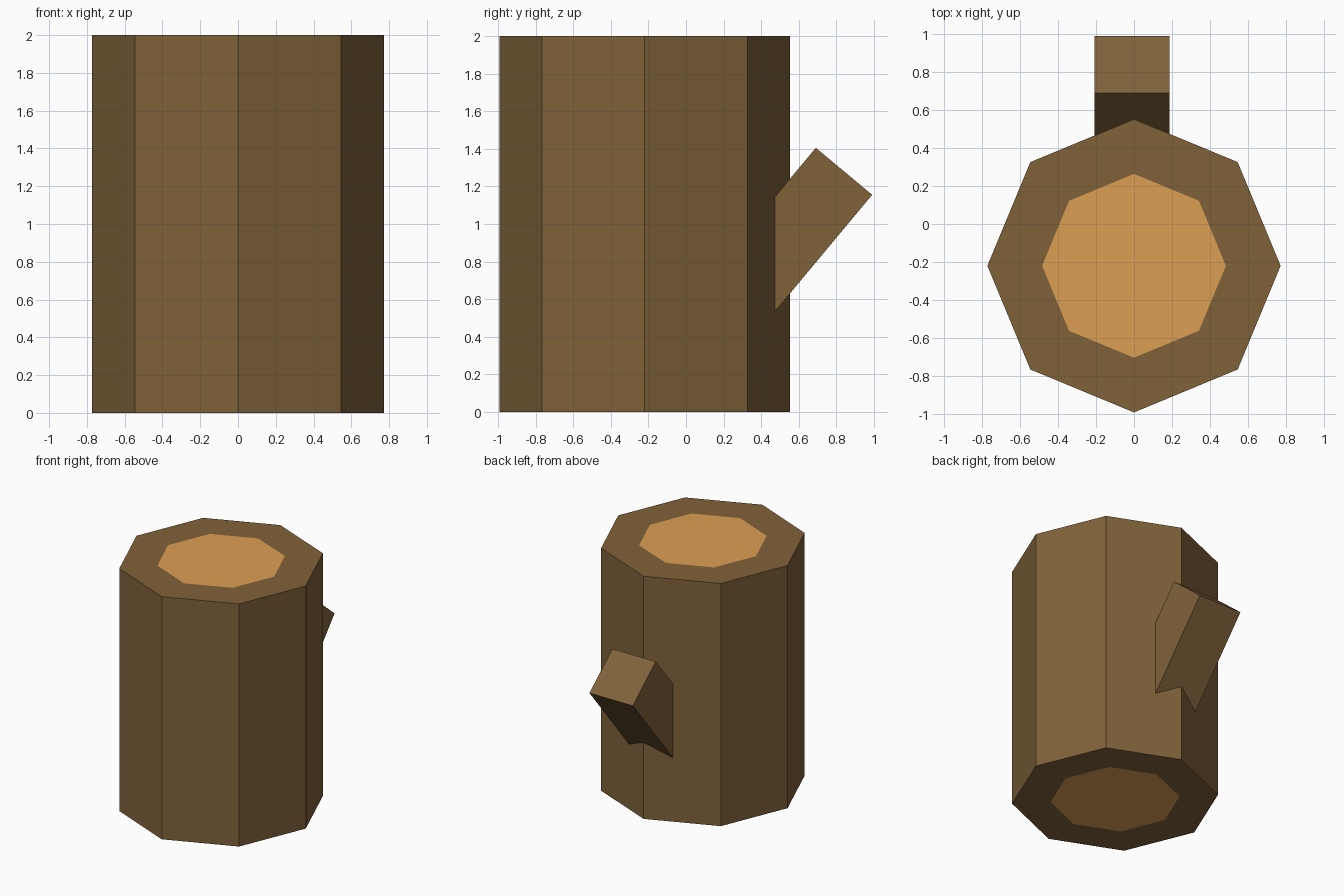
import bpy, bmesh, math
from mathutils import Matrix, Vector

if "Cube" in bpy.data.objects:
    bpy.data.objects.remove(bpy.data.objects["Cube"])


def srgb(r, g, b):
    lin = lambda c: c / 12.92 if c <= 0.04045 else ((c + 0.055) / 1.055) ** 2.4
    return (lin(r / 255), lin(g / 255), lin(b / 255), 1)


def material(name, colour):
    m = bpy.data.materials.new(name)
    m.diffuse_color = colour
    m.use_nodes = True
    m.node_tree.nodes["Principled BSDF"].inputs["Base Color"].default_value = m.diffuse_color
    return m


def finish(bm, name, mats):
    mesh = bpy.data.meshes.new(name)
    bmesh.ops.recalc_face_normals(bm, faces=bm.faces)
    bm.to_mesh(mesh)
    bm.free()
    for m in mats:
        mesh.materials.append(m)
    obj = bpy.data.objects.new(name, mesh)
    bpy.context.collection.objects.link(obj)
    return obj


bark = material("bark brown", srgb(128, 98, 58))
wood = material("cut wood orange", srgb(222, 159, 83))

# Log: octagonal prism with a lighter core inset in both ends
RADIUS, CORE, HEIGHT = 0.772, 0.46, 2.0
bm = bmesh.new()
bmesh.ops.create_cone(bm, cap_ends=True, segments=8, radius1=RADIUS, radius2=RADIUS,
                      depth=HEIGHT, matrix=Matrix.Translation((0, -0.22, HEIGHT / 2)))
caps = [f for f in bm.faces if abs(f.normal.z) > 0.9]
inset = (RADIUS - CORE) * math.cos(math.pi / 8)
bmesh.ops.inset_individual(bm, faces=caps, thickness=inset)
for f in caps:
    f.material_index = 1
finish(bm, "log", [bark, wood])

# Branch stub: square bar rising out of the back of the log
tip = Vector((-0.01, 0.84, 1.28))
axis = Vector((0, 0.64, 0.768)).normalized()
length = 0.98
bm = bmesh.new()
bmesh.ops.create_cube(bm, size=1, matrix=Matrix.Translation(tip - axis * length / 2)
                      @ axis.to_track_quat('Z', 'Y').to_matrix().to_4x4()
                      @ Matrix.Diagonal((0.395, 0.39, length, 1)))
finish(bm, "branch_stub", [bark])
